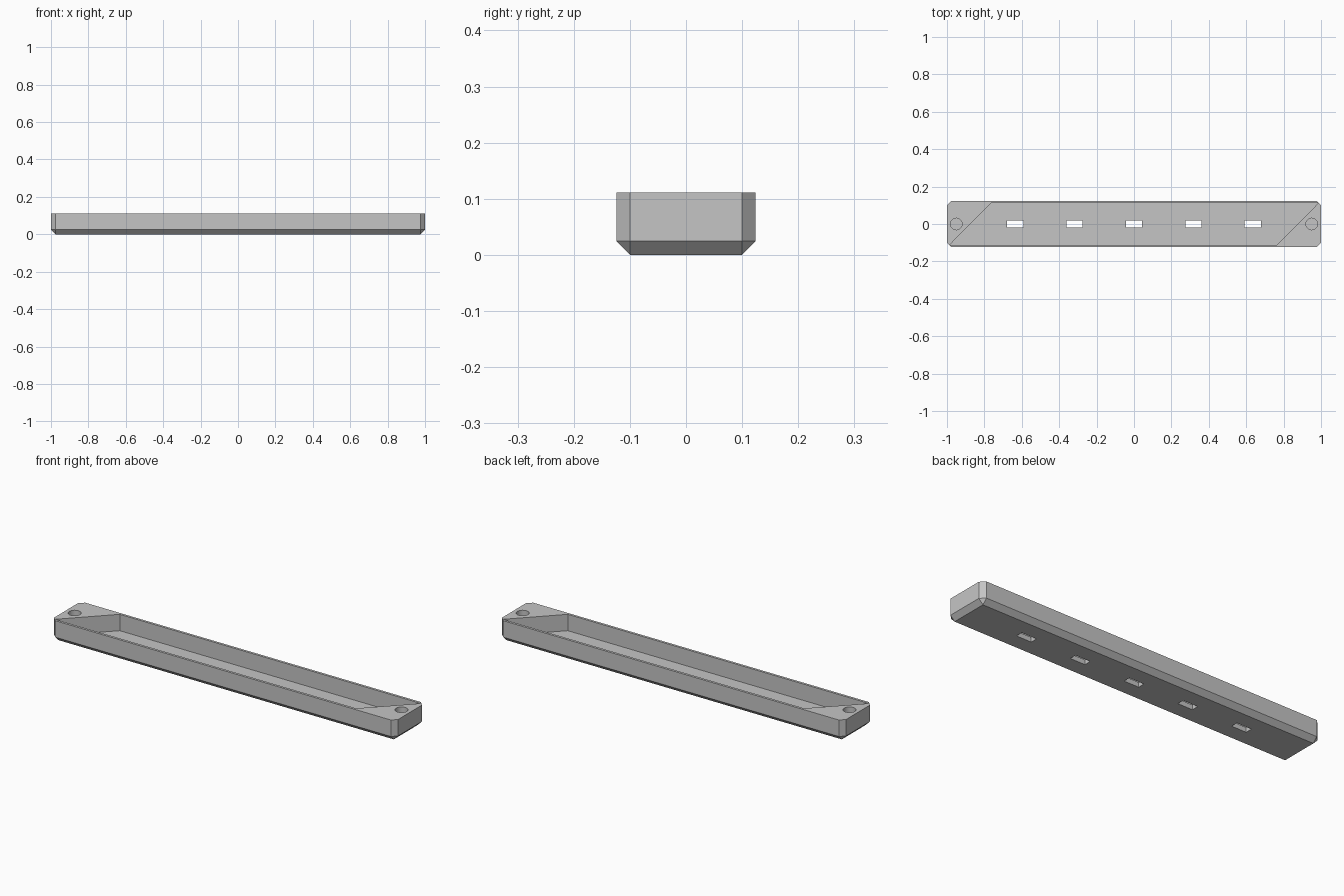
import bpy, bmesh, math

if "Cube" in bpy.data.objects:
    bpy.data.objects.remove(bpy.data.objects["Cube"])

L, W, H = 1.0, 0.124, 0.111    # half length, half width, height
C = 0.0245                     # chamfer
FLOOR = 0.025                  # tray floor height
INNER = 0.111                  # half width of the recess

grey = bpy.data.materials.new("light grey plastic")
grey.diffuse_color = (0.56, 0.56, 0.56, 1)
grey.use_nodes = True
grey.node_tree.nodes["Principled BSDF"].inputs["Base Color"].default_value = grey.diffuse_color


def make_object(name, bm):
    bmesh.ops.recalc_face_normals(bm, faces=bm.faces)
    mesh = bpy.data.meshes.new(name)
    bm.to_mesh(mesh)
    bm.free()
    mesh.materials.append(grey)
    obj = bpy.data.objects.new(name, mesh)
    bpy.context.collection.objects.link(obj)
    return obj


def prism(name, outline, z0, z1):
    bm = bmesh.new()
    face = bm.faces.new([bm.verts.new((x, y, z0)) for x, y in outline])
    top = bmesh.ops.extrude_face_region(bm, geom=[face])["geom"]
    verts = [v for v in top if isinstance(v, bmesh.types.BMVert)]
    bmesh.ops.translate(bm, verts=verts, vec=(0, 0, z1 - z0))
    return make_object(name, bm)


# Tray body: long bar with chamfered upright corners and bottom edges
bm = bmesh.new()
for sx in (-1, 1):
    for sy in (-1, 1):
        for z in (C, H):
            bm.verts.new((sx * (L - C), sy * W, z))
            bm.verts.new((sx * L, sy * (W - C), z))
        bm.verts.new((sx * (L - C), sy * (W - C), 0))
bmesh.ops.convex_hull(bm, input=bm.verts)
bmesh.ops.dissolve_limit(bm, angle_limit=0.01, verts=bm.verts, edges=bm.edges)
tray = make_object("tray_body", bm)

# Slanted recess
cutters = [prism("recess_cutter",
                 [(-0.985, -INNER), (0.765, -INNER), (0.985, INNER), (-0.765, INNER)],
                 FLOOR, H + 0.1)]

# Five slots through the floor
for i in range(-2, 3):
    x, a, b = i * 0.3175, 0.043, 0.0186
    cutters.append(prism("slot_cutter",
                         [(x - a, -b), (x + a, -b), (x + a, b), (x - a, b)],
                         -0.05, FLOOR + 0.03))

# Round blind holes in the solid ends
N, R = 32, 0.031
for sx in (-1, 1):
    ring = [(sx * 0.95 + R * math.cos(2 * math.pi * k / N),
             R * math.sin(2 * math.pi * k / N)) for k in range(N)]
    cutters.append(prism("end_hole_cutter", ring, FLOOR, H + 0.05))

# Cut everything and remove the cutters
bpy.context.view_layer.objects.active = tray
tray.select_set(True)
for cutter in cutters:
    mod = tray.modifiers.new("cut", 'BOOLEAN')
    mod.operation = 'DIFFERENCE'
    mod.solver = 'EXACT'
    mod.object = cutter
    bpy.ops.object.modifier_apply(modifier=mod.name)
    bpy.data.objects.remove(cutter)

bpy.ops.object.shade_smooth_by_angle(angle=math.radians(25))
